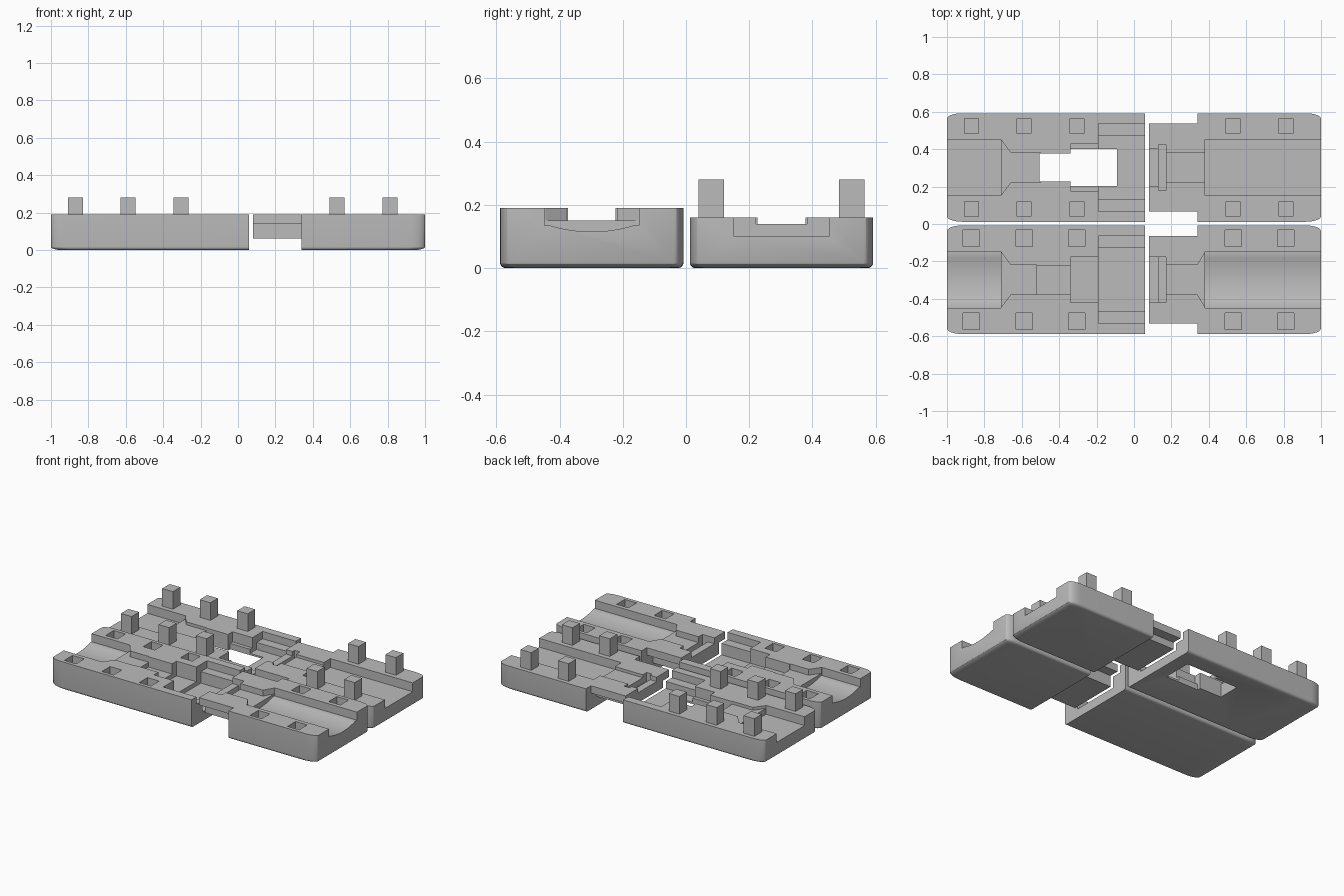
import bpy, bmesh, math

cube = bpy.data.objects.get("Cube")
if cube:
    bpy.data.objects.remove(cube)

grey = bpy.data.materials.new("plain_grey")
grey.use_nodes = True
grey.diffuse_color = (0.5, 0.5, 0.5, 1)
grey.node_tree.nodes["Principled BSDF"].inputs["Base Color"].default_value = (0.5, 0.5, 0.5, 1)

ABOVE = 0.4  # cutters end above every top surface


def loft(name, rings):
    """Closed solid through a list of equal-sized point rings."""
    bm = bmesh.new()
    rows = [[bm.verts.new(p) for p in ring] for ring in rings]
    n = len(rows[0])
    for a, b in zip(rows, rows[1:]):
        for i in range(n):
            j = (i + 1) % n
            bm.faces.new((a[i], a[j], b[j], b[i]))
    bm.faces.new(rows[0][::-1])
    bm.faces.new(rows[-1])
    bmesh.ops.recalc_face_normals(bm, faces=bm.faces[:])
    mesh = bpy.data.meshes.new(name)
    bm.to_mesh(mesh)
    bm.free()
    mesh.materials.append(grey)
    ob = bpy.data.objects.new(name, mesh)
    bpy.context.collection.objects.link(ob)
    return ob


def rect(x0, x1, y0, y1, z):
    return [(x0, y0, z), (x1, y0, z), (x1, y1, z), (x0, y1, z)]


def box(name, x0, x1, y0, y1, z0, z1):
    return loft(name, [rect(x0, x1, y0, y1, z0), rect(x0, x1, y0, y1, z1)])


def shell(name, inner, side, yc, top):
    """Block with a square inner end and a softly rounded outer end and underside."""
    def ring(t, z):
        rx, ry, end, half = 0.08, 0.03, 1 - 0.06 * t, 0.29 - 0.018 * t
        pts = [(inner, yc - half, z)]
        for s in (-1, 1):
            angles = range(0, 91, 15) if s < 0 else range(90, -1, -15)
            for a in angles:
                r = math.radians(a)
                pts.append((side * (end - rx + rx * math.sin(r)),
                            yc + s * (half - ry + ry * math.cos(r)), z))
        pts.append((inner, yc + half, z))
        return pts
    rings = []
    for a in range(0, 91, 15):
        r = math.radians(a)
        rings.append(ring(1 - math.sin(r), 0.018 * (1 - math.cos(r))))
    return loft(name, rings + [ring(0, top)])


def combine(ob, tools):
    """Apply (operation, tool) pairs and discard the tools."""
    for op, tool in tools:
        tool.hide_render = True
        m = ob.modifiers.new("cut", 'BOOLEAN')
        m.operation, m.solver, m.object = op, 'EXACT', tool
    bpy.context.view_layer.update()
    mesh = bpy.data.meshes.new_from_object(ob.evaluated_get(bpy.context.evaluated_depsgraph_get()))
    ob.modifiers.clear()
    ob.data = mesh
    for _, tool in tools:
        bpy.data.objects.remove(tool)
    bpy.ops.object.select_all(action='DESELECT')
    ob.select_set(True)
    bpy.context.view_layer.objects.active = ob
    bpy.ops.object.shade_smooth_by_angle(angle=math.radians(28))


def pocket(x0, x1, yc, half, floor):
    return ('DIFFERENCE', box("pocket_cutter", x0, x1, yc - half, yc + half, floor, ABOVE))


def funnel(x_wide, x_narrow, yc, floor):
    """Tapered mouth between the wide channel and the neck."""
    ring = [(x_wide, yc - 0.15, floor), (x_narrow, yc - 0.08, floor),
            (x_narrow, yc + 0.08, floor), (x_wide, yc + 0.15, floor)]
    return ('DIFFERENCE', loft("funnel_cutter", [ring, [(x, y, ABOVE) for x, y, _ in ring]]))


def round_channel(x0, x1, yc):
    """Wide channel with a shallow dished floor and a ledge on each side."""
    prof = [(-0.15, ABOVE), (-0.15, 0.135)]
    prof += [(0.132 * k / 8, 0.115 + 0.02 * (k / 8) ** 2) for k in range(-8, 9)]
    prof += [(0.15, 0.135), (0.15, ABOVE)]
    return ('DIFFERENCE', loft("channel_cutter",
                               [[(x, yc + y, z) for y, z in prof] for x in (x0, x1)]))


def tongue(yc, top, shelf):
    """Stepped tongue, wide near the top and narrow below."""
    return [('UNION', box("tongue_wide", 0.08, 0.37, yc - 0.235, yc + 0.235, shelf, top)),
            ('UNION', box("tongue_narrow", 0.08, 0.37, yc - 0.17, yc + 0.17, 0.062, top))]


def socket(yc, shelf):
    """Stepped recess that receives the tongue."""
    return [pocket(-0.19, 0.1, yc, 0.235, shelf), pocket(-0.19, 0.1, yc, 0.17, 0.062)]


peg_x = {-1: (-0.87, -0.587, -0.305), 1: (0.53, 0.812)}
FRONT, BACK = -0.298, 0.302
H_FRONT, H_BACK = 0.19, 0.16


def peg_holes(side):
    return [('DIFFERENCE', box("hole_cutter", x - 0.044, x + 0.044, y - 0.044, y + 0.044, 0.07, ABOVE))
            for x in peg_x[side] for y in (FRONT - 0.222, FRONT + 0.222)]


# Front row: shells with dished channels and peg holes
socket_shell = shell("front_socket_shell", 0.06, -1, FRONT, H_FRONT)
combine(socket_shell, [round_channel(-1.1, -0.71, FRONT), funnel(-0.712, -0.66, FRONT, 0.15),
                       pocket(-0.662, -0.518, FRONT, 0.08, 0.15),
                       pocket(-0.52, -0.338, FRONT, 0.075, 0.12),
                       pocket(-0.34, -0.185, FRONT, 0.122, 0.09)]
        + socket(FRONT, 0.14) + peg_holes(-1))

tongue_shell = shell("front_tongue_shell", 0.34, 1, FRONT, H_FRONT)
combine(tongue_shell, tongue(FRONT, H_FRONT, 0.14)
        + [round_channel(0.38, 1.1, FRONT), funnel(0.382, 0.34, FRONT, 0.15),
           pocket(0.165, 0.345, FRONT, 0.08, 0.15),
           pocket(0.13, 0.17, FRONT, 0.122, 0.11), pocket(0.05, 0.132, FRONT, 0.122, 0.15)]
        + peg_holes(1))

# Back row: shells with flat channels, a window and a flared underside
window_shell = shell("back_window_shell", 0.06, -1, BACK, H_BACK)
flare = loft("flare_cutter", [rect(-0.72, 0.045, BACK - 0.26, BACK + 0.26, -0.001),
                              rect(-0.51, -0.09, BACK - 0.1, BACK + 0.1, 0.05)])
combine(window_shell, [pocket(-1.1, -0.71, BACK, 0.15, 0.10), funnel(-0.712, -0.66, BACK, 0.14),
                       pocket(-0.662, -0.50, BACK, 0.08, 0.14),
                       pocket(-0.34, -0.185, BACK, 0.125, 0.09)]
        + socket(BACK, 0.11)
        + [('DIFFERENCE', flare),
           pocket(-0.505, -0.335, BACK, 0.076, -0.1), pocket(-0.34, -0.09, BACK, 0.1, -0.1)])

back_shell = shell("back_tongue_shell", 0.34, 1, BACK, H_BACK)
combine(back_shell, tongue(BACK, H_BACK, 0.11)
        + [pocket(0.38, 1.1, BACK, 0.15, 0.10), pocket(0.165, 0.385, BACK, 0.08, 0.14),
           pocket(0.13, 0.17, BACK, 0.122, 0.10), pocket(0.05, 0.132, BACK, 0.1, 0.13)])

# Square locating pegs on the back row
for side, xs in peg_x.items():
    for x in xs:
        for s in (-1, 1):
            y = BACK + s * 0.222
            box("locating_peg", x - 0.04, x + 0.04, y - 0.04, y + 0.04, H_BACK - 0.01, 0.28)
